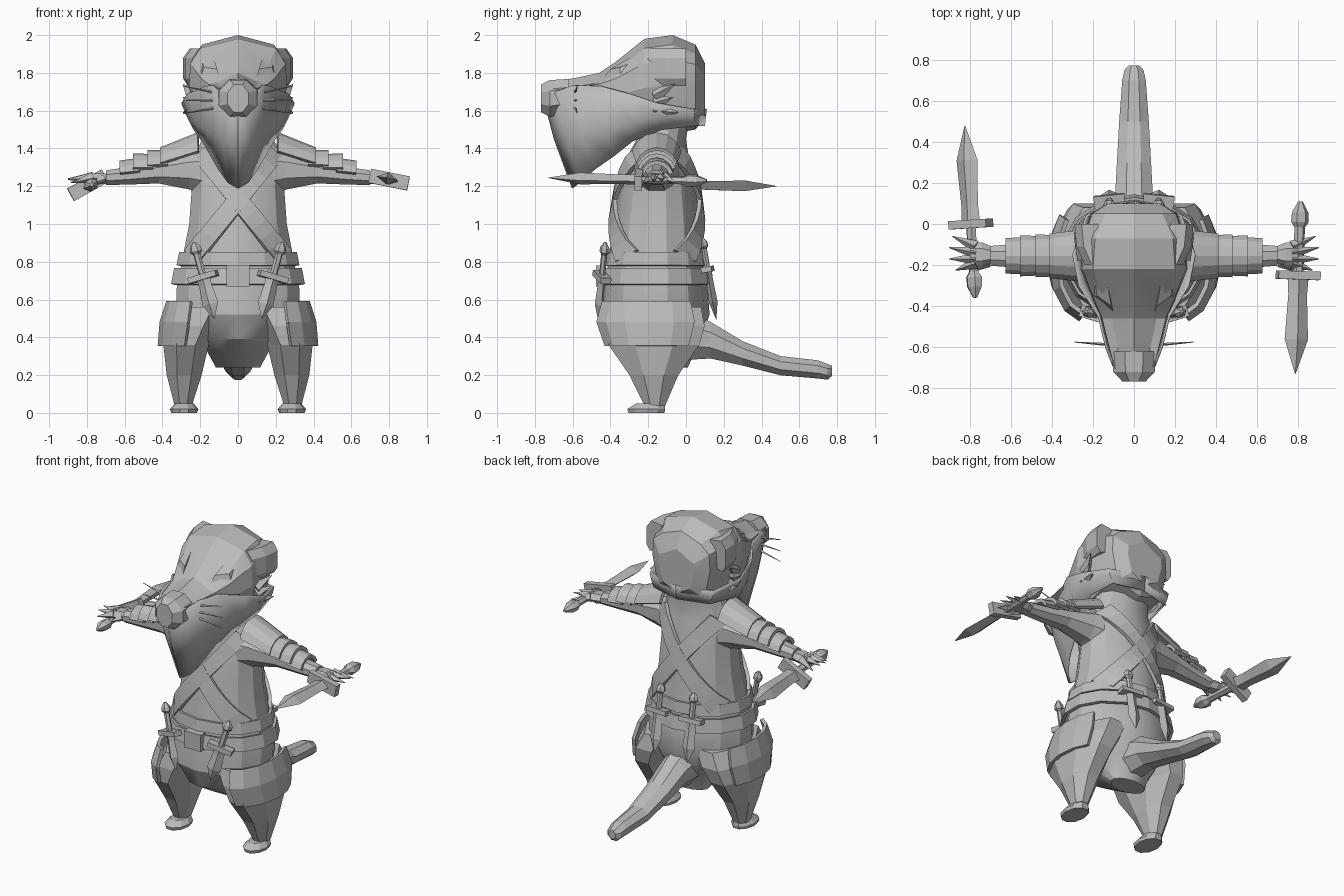
import bpy, bmesh, math
from mathutils import Vector, Matrix

if "Cube" in bpy.data.objects:
    bpy.data.objects.remove(bpy.data.objects["Cube"])

grey = bpy.data.materials.new("plain_grey")
grey.diffuse_color = (0.5, 0.5, 0.5, 1)
grey.use_nodes = True
grey.node_tree.nodes["Principled BSDF"].inputs["Base Color"].default_value = grey.diffuse_color


def finish(name, bm, mirror=False, solid=0, smooth=None):
    bmesh.ops.recalc_face_normals(bm, faces=bm.faces)
    me = bpy.data.meshes.new(name)
    bm.to_mesh(me)
    bm.free()
    me.materials.append(grey)
    ob = bpy.data.objects.new(name, me)
    bpy.context.collection.objects.link(ob)
    if smooth:
        me.polygons.foreach_set("use_smooth", [True] * len(me.polygons))
        me.set_sharp_from_angle(angle=math.radians(smooth))
    if solid:
        m = ob.modifiers.new("thickness", 'SOLIDIFY')
        m.thickness, m.offset = solid, 0
    if mirror:
        m = ob.modifiers.new("mirror", 'MIRROR')
        m.use_mirror_merge = True
    return ob


def add_loft(bm, rings, closed=True, caps=True, mat=Matrix()):
    vs = [[bm.verts.new(mat @ Vector(p)) for p in r] for r in rings]
    n = len(vs[0])
    for a, b in zip(vs, vs[1:]):
        for i in range(n if closed else n - 1):
            j = (i + 1) % n
            bm.faces.new((a[i], a[j], b[j], b[i]))
    if closed and caps:
        bm.faces.new(vs[0])
        bm.faces.new(vs[-1])


def loft(name, rings, closed=True, caps=True, **kw):
    bm = bmesh.new()
    add_loft(bm, rings, closed, caps)
    return finish(name, bm, **kw)


def oval(axis, pos, c, r, n, a0=0, a1=360, closed=True):
    """Oval (or arc) at pos along axis; c and r are in the other two axes."""
    out = []
    for i in range(n):
        a = math.radians(a0 + (a1 - a0) * i / (n if closed else n - 1))
        p = [c[0] + r[0] * math.cos(a), c[1] + r[1] * math.sin(a)]
        p.insert(axis, pos)
        out.append(p)
    return out


def box(w, d, z0, z1):
    return [[(x * w, y * d, z) for x, y in ((-1, -1), (1, -1), (1, 1), (-1, 1))] for z in (z0, z1)]


# torso: z, centre y, half width, half depth
BODY = [(.24, -.06, .12, .07), (.33, -.12, .17, .17), (.39, -.155, .22, .235), (.52, -.16, .33, .285),
        (.65, -.16, .335, .275), (.80, -.16, .305, .25), (1.0, -.155, .265, .23), (1.2, -.15, .25, .20),
        (1.35, -.15, .25, .165), (1.45, -.13, .19, .13), (1.62, -.10, .17, .13)]
loft("torso", [oval(2, z, (0, cy), (rx, ry), 14, 90, 450) for z, cy, rx, ry in BODY], smooth=25)


def body(z):
    for a, b in zip(BODY, BODY[1:]):
        if a[0] <= z <= b[0]:
            t = (z - a[0]) / (b[0] - a[0])
            return [a[k] + t * (b[k] - a[k]) for k in (1, 2, 3)]


# tail
loft("tail", [oval(1, y, (0, z), (w, h), 8, 22.5, 382.5) for y, z, w, h in (
    (0, .41, .12, .14), (.13, .385, .10, .105), (.3, .315, .09, .07), (.5, .25, .078, .055),
    (.7, .23, .062, .052), (.75, .217, .05, .045), (.772, .222, .028, .03))])

# head: y, top, middle and bottom height, top, middle and bottom half width
HEAD = [(.10, 1.85, 1.72, 1.56, .09, .13, .10), (.05, 1.95, 1.74, 1.50, .14, .21, .17),
        (-.07, 2.0, 1.74, 1.48, .19, .25, .19), (-.22, 1.98, 1.72, 1.46, .20, .26, .18),
        (-.37, 1.86, 1.68, 1.45, .15, .20, .14), (-.46, 1.80, 1.68, 1.48, .11, .16, .11),
        (-.60, 1.77, 1.68, 1.52, .08, .125, .08), (-.72, 1.76, 1.67, 1.56, .06, .09, .05)]
rings = []
for y, t, m, b, wt, wm, wb in HEAD:
    half = [(wt, t - .05), (wm * .97, (t + m) / 2), (wm, m), (wb, b + .05)]
    rings.append([(0, y, t)] + [(x, y, z) for x, z in half] + [(0, y, b)] +
                 [(-x, y, z) for x, z in reversed(half)])
loft("head", rings, smooth=20)

# nose
loft("nose", [oval(1, y, (0, z), (w, h), 8, 22.5, 382.5) for y, z, w, h in (
    (-.62, 1.675, .115, .10), (-.72, 1.665, .11, .105), (-.768, 1.665, .06, .08))])

# bandana hanging from the snout, open underneath
TOP = [(0, -.75, 1.66), (.10, -.69, 1.70), (.135, -.6, 1.735), (.17, -.45, 1.73), (.265, -.3, 1.69),
       (.295, -.15, 1.64), (.23, .04, 1.61), (0, .105, 1.61)]
MID = [(0, -.695, 1.45), (.08, -.63, 1.45), (.125, -.55, 1.48), (.165, -.42, 1.50), (.235, -.28, 1.54),
       (.265, -.13, 1.57), (.22, .04, 1.57), (0, .10, 1.57)]
LOW = [(0, -.60, 1.19), (.05, -.56, 1.22), (.10, -.48, 1.29), (.14, -.38, 1.36), (.185, -.28, 1.44),
       (.23, -.13, 1.50), (.20, .04, 1.52), (0, .095, 1.52)]
loft("bandana", [TOP, MID, LOW], closed=False, mirror=True, solid=.012, smooth=30)

# ears
EAR = [(.17, 1.92), (.25, 1.93), (.285, 1.88), (.285, 1.77), (.26, 1.73), (.2, 1.75)]
loft("ear", [[(x + dx, y, z) for x, z in EAR] for y, dx in ((-.20, -.045), (-.11, -.005), (0, .005))], mirror=True)

# brows, cheek tufts and whiskers
bm = bmesh.new()
add_loft(bm, [[(.10, -.43, 1.78), (.20, -.35, 1.77), (.20, -.27, 1.80), (.12, -.3, 1.84)],
              [(.11, -.40, 1.82), (.18, -.35, 1.83), (.19, -.27, 1.86), (.13, -.3, 1.88)]])
finish("brow", bm, mirror=True)


def add_spike(bm, a, b, r, r2=.002, n=4):
    a, b = Vector(a), Vector(b)
    q = (b - a).to_track_quat('Z', 'Y').to_matrix().to_4x4()
    add_loft(bm, [oval(2, 0, (0, 0), (r, r), n), oval(2, (b - a).length, (0, 0), (r2, r2), n)],
             mat=Matrix.Translation(a) @ q)


bm = bmesh.new()
for z, tz, ty in ((1.68, 1.74, -.06), (1.64, 1.67, -.07), (1.60, 1.59, -.04)):
    add_spike(bm, (.24, -.16, z), (.29, ty, tz), .04)
finish("cheek_tuft", bm, mirror=True)
bm = bmesh.new()
for z, tz in ((1.69, 1.73), (1.655, 1.655), (1.62, 1.585)):
    add_spike(bm, (.09, -.59, z), (.29, -.575, tz), .009)
finish("whiskers", bm, mirror=True)

# arms and clawed hands
loft("arm", [oval(0, x, (-.155, z), (ry, rz), 8, 22.5, 382.5) for x, z, ry, rz in (
    (.15, 1.28, .14, .15), (.26, 1.285, .11, .11), (.42, 1.275, .08, .065), (.58, 1.255, .062, .05),
    (.70, 1.245, .052, .042))], mirror=True)
bm = bmesh.new()
add_loft(bm, [oval(0, x, (-.15, 1.24), (ry, rz), 6) for x, ry, rz in (
    (.68, .035, .03), (.74, .06, .035), (.80, .06, .025))])
for y0, x, y, z in ((-.11, .885, -.06, 1.22), (-.14, .90, -.115, 1.24), (-.17, .90, -.17, 1.235), (-.19, .87, -.225, 1.22)):
    add_spike(bm, (.77, y0, 1.245), (x, y, z), .03)
add_spike(bm, (.71, -.19, 1.24), (.78, -.23, 1.21), .022)
finish("hand", bm, mirror=True)

# overlapping shoulder plates, each flaring over the next
for i, (x0, x1, z0, z1, r0, r1) in enumerate((
        (.21, .41, 1.34, 1.285, .135, .11), (.37, .48, 1.28, 1.275, .10, .105),
        (.45, .555, 1.265, 1.262, .095, .10), (.52, .625, 1.25, 1.24, .09, .085))):
    loft("shoulder_plate_%d" % (i + 1),
         [oval(0, x, (-.155, z), (r * .95, r), 7, 18, 162, False) for x, z, r in ((x0, z0, r0), (x1, z1, r1))],
         closed=False, mirror=True, solid=.022)

# crossed straps on chest and back
for name, s in (("chest_strap", -1), ("back_strap", 1)):
    rows = []
    for i in range(11):
        t = i / 10
        row = []
        for o in (-1, 1):
            x, z = .2 - .44 * t + o * .038, 1.38 - .55 * t - o * .03
            cy, rx, ry = body(z)
            row.append((x, cy + s * (ry * math.sqrt(max(.06, 1 - (x / rx) ** 2)) + .02), z))
        rows.append(row)
    loft(name, rows, closed=False, mirror=True, solid=.022)

# belts and buckle
for name, z0, z1, g in (("belt", .68, .765, .025), ("upper_belt", .78, .85, .015)):
    loft(name, [oval(2, z, (0, body(z)[0]), (body(z)[1] + g, body(z)[2] + g), 14, 90, 450) for z in (z0, z1)],
         caps=False, solid=.02)
bm = bmesh.new()
add_loft(bm, box(.06, .025, 0, .11), mat=Matrix.Translation((0, -.452, .67)))
finish("buckle", bm)

# legs, feet and thigh plates
loft("leg", [oval(2, z, (x, y), (rx, ry), 8, 22.5, 382.5) for z, x, y, rx, ry in (
    (.56, .19, -.16, .15, .26), (.46, .24, -.16, .15, .28), (.36, .275, -.17, .13, .26),
    (.2, .285, -.17, .10, .14), (.04, .29, -.165, .05, .06))], mirror=True)
loft("foot", [oval(2, z, (.285, y), (rx, ry), 10) for z, y, rx, ry in (
    (0, -.21, .068, .10), (.02, -.21, .075, .105), (.05, -.19, .05, .08))], mirror=True)
loft("thigh_plate", [oval(2, z, (x, -.17), (rx, ry), 6, -80, 45, False) for z, x, rx, ry in (
    (.59, .22, .15, .27), (.48, .23, .175, .30), (.355, .25, .165, .255))],
     closed=False, mirror=True, solid=.022)


# daggers: the guard sits at pos, the blade points along d with its flat facing n
def dagger(name, pos, d, n, blade, grip, w, mirror=False):
    d = Vector(d).normalized()
    x = Vector(n).cross(d).normalized()
    y = d.cross(x)
    m = Matrix.Translation(pos) @ Matrix((x, y, d)).transposed().to_4x4()
    bm = bmesh.new()
    add_loft(bm, [oval(2, z * blade, (0, 0), (w * k, w * .55 * k), 4) for z, k in (
        (0, .9), (.2, .8), (.65, 1), (1, .03))], mat=m)
    add_loft(bm, box(w * 1.8, w * .65, -w * .35, w * .35), mat=m)
    add_loft(bm, [oval(2, -z * grip, (0, 0), (w * k, w * k * .8), 6) for z, k in (
        (0, .45), (.65, .45), (.72, .75), (.85, .7), (1, .2))], mat=m)
    finish(name, bm, mirror)


dagger("right_held_dagger", (.80, -.25, 1.235), (-.03, -1, .02), (.2, 0, 1), .48, .36, .058)
dagger("left_held_dagger", (-.795, .0, 1.205), (-.06, 1, -.01), (-.5, 0, .9), .48, .36, .058)
dagger("front_belt_dagger", (.185, -.445, .72), (-.27, -.1, -1), (.3, -1, 0), .23, .19, .044, True)
dagger("back_belt_dagger", (.12, .115, .76), (0, .17, -1), (.1, 1, 0), .27, .17, .042, True)
